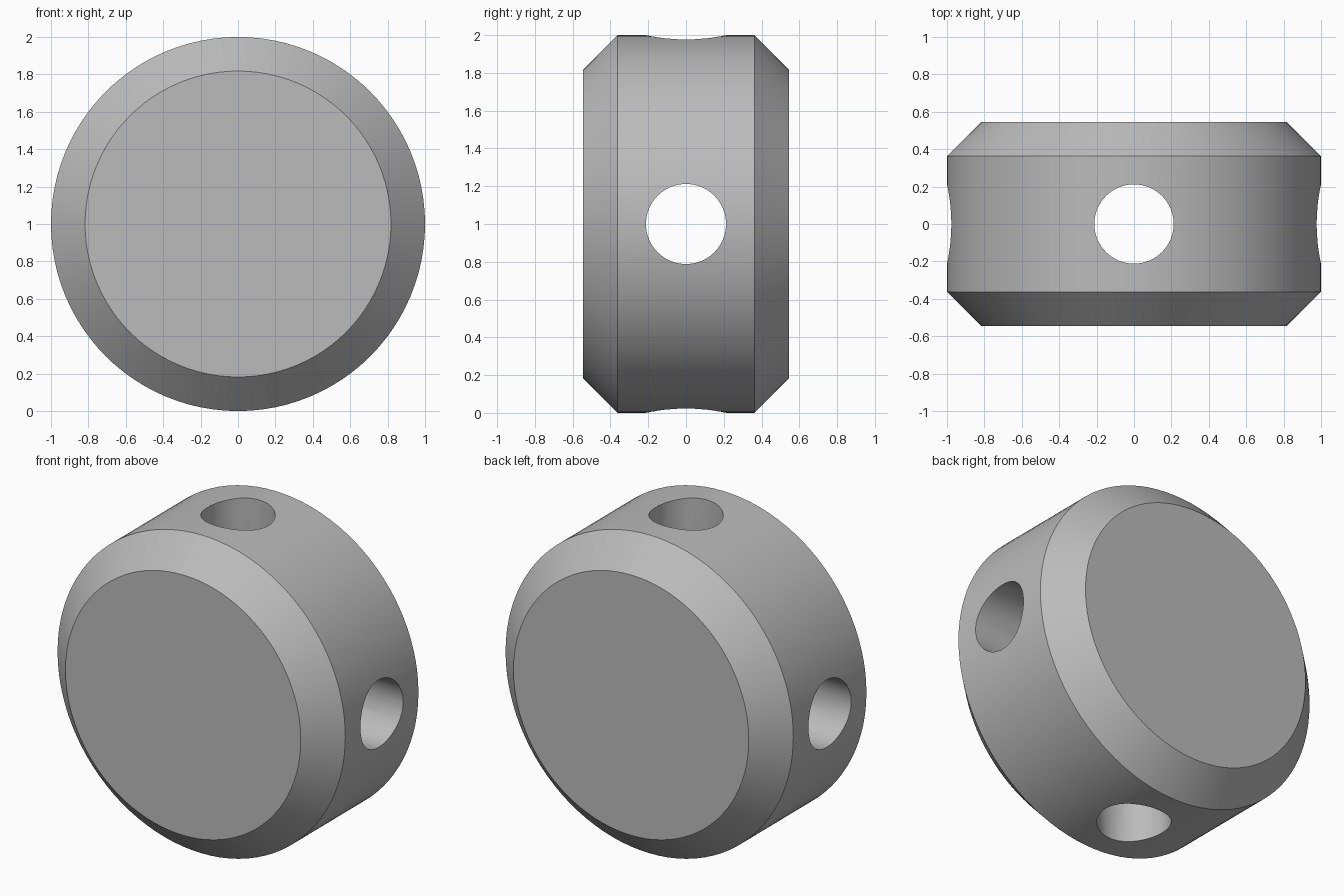
import bpy
import bmesh
import math
from mathutils import Matrix

cube = bpy.data.objects.get("Cube")
if cube:
    bpy.data.objects.remove(cube, do_unlink=True)

RADIUS, HALF_DEPTH, CHAMFER, BORE = 1.0, 0.545, 0.182, 0.212

grey = bpy.data.materials.new("plain grey")
grey.use_nodes = True
colour = (0.5, 0.5, 0.5, 1)
grey.diffuse_color = colour
grey.node_tree.nodes["Principled BSDF"].inputs["Base Color"].default_value = colour


def cylinder(name, radius, depth, axis, sides):
    """Closed cylinder about the model's centre, along the given axis."""
    turn = {"X": Matrix.Rotation(math.pi / 2, 4, "Y"),
            "Y": Matrix.Rotation(math.pi / 2, 4, "X"),
            "Z": Matrix()}[axis]
    bm = bmesh.new()
    bmesh.ops.create_cone(bm, cap_ends=True, segments=sides, radius1=radius,
                          radius2=radius, depth=depth,
                          matrix=Matrix.Translation((0, 0, 1)) @ turn)
    mesh = bpy.data.meshes.new(name)
    bm.to_mesh(mesh)
    bm.free()
    mesh.materials.append(grey)
    obj = bpy.data.objects.new(name, mesh)
    bpy.context.collection.objects.link(obj)
    return obj


# Round body with chamfered rims
body = cylinder("collar_body", RADIUS, 2 * HALF_DEPTH, "Y", 96)
bevel = body.modifiers.new("rim chamfer", "BEVEL")
bevel.width = CHAMFER
bevel.segments = 1
bevel.limit_method = "ANGLE"
bevel.angle_limit = math.radians(60)

# Two crossing through bores
for axis in "XZ":
    cutter = cylinder("bore_cutter_" + axis.lower(), BORE, 3, axis, 64)
    cutter.hide_render = True
    cutter.hide_set(True)
    cut = body.modifiers.new("bore " + axis, "BOOLEAN")
    cut.operation = "DIFFERENCE"
    cut.solver = "EXACT"
    cut.object = cutter

# Apply the modifiers and drop the cutters
bpy.context.view_layer.update()
graph = bpy.context.evaluated_depsgraph_get()
body.data = bpy.data.meshes.new_from_object(body.evaluated_get(graph))
body.modifiers.clear()
for obj in list(bpy.data.objects):
    if obj.name.startswith("bore_cutter"):
        bpy.data.objects.remove(obj, do_unlink=True)

# Smooth shading with crisp rims
bpy.ops.object.select_all(action="DESELECT")
body.select_set(True)
bpy.context.view_layer.objects.active = body
bpy.ops.object.shade_smooth_by_angle(angle=math.radians(30))
